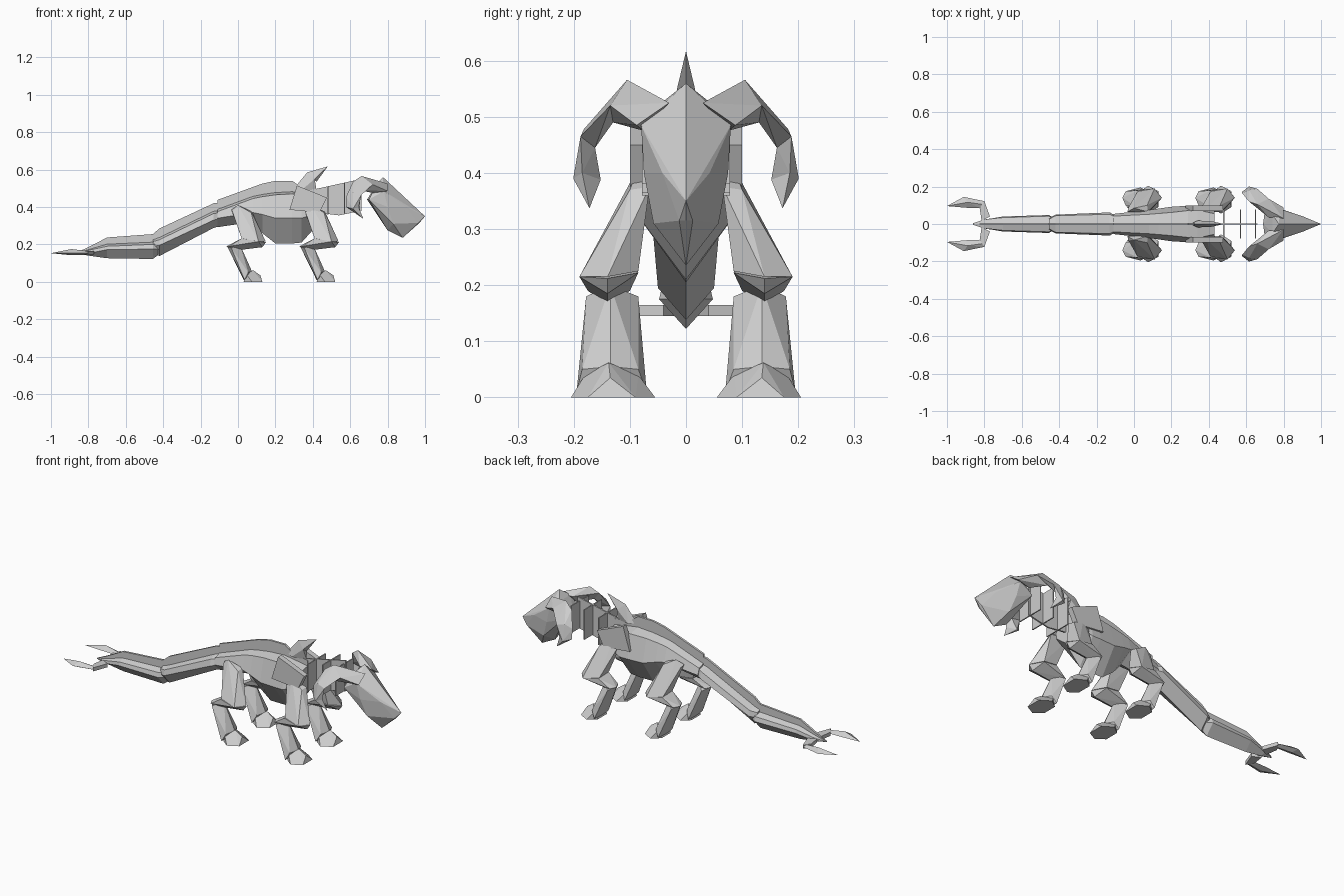
import bpy, bmesh, math

grey = bpy.data.materials.new("light grey")
grey.diffuse_color = (0.62, 0.62, 0.62, 1)


def finish(name, bm):
    bmesh.ops.dissolve_limit(bm, angle_limit=math.radians(1), verts=bm.verts[:], edges=bm.edges[:])
    bmesh.ops.recalc_face_normals(bm, faces=bm.faces[:])
    me = bpy.data.meshes.new(name)
    bm.to_mesh(me)
    bm.free()
    me.materials.append(grey)
    ob = bpy.data.objects.new(name, me)
    bpy.context.collection.objects.link(ob)
    return ob


def add_hull(bm, pts):
    vs = [bm.verts.new(p) for p in pts]
    res = bmesh.ops.convex_hull(bm, input=vs)
    junk = {g for g in res["geom_interior"] + res["geom_unused"] if isinstance(g, bmesh.types.BMVert)}
    bmesh.ops.delete(bm, geom=[v for v in junk if not v.link_faces], context='VERTS')


def hulls(name, groups, dx=0, pair=True):
    """Convex chunks, mirrored over the y = 0 plane when pair is set."""
    bm = bmesh.new()
    for side in ((1, -1) if pair else (1,)):
        for pts in groups:
            add_hull(bm, [(x + dx, side * y, z) for x, y, z in pts])
    return finish(name, bm)


def loft(name, rings):
    """Ring: x, top z of the upright back ridge, upper (y, z), side (y, z), bottom z."""
    bm = bmesh.new()
    loops = []
    for x, zt, yu, zu, ys, zs, zb in rings:
        f = min(.006, yu * .4)
        half = [(f, zt), (f, zu + .012 * min(1, (zt - zu) / .05)), (yu, zu), (ys, zs)]
        sec = half + [(0, zb)] + [(-y, z) for y, z in reversed(half)]
        loops.append([bm.verts.new((x, y, z)) for y, z in sec])
    n = len(loops[0])
    for a, b in zip(loops, loops[1:]):
        for i in range(n):
            j = (i + 1) % n
            bm.faces.new((a[i], a[j], b[j], b[i]))
    bm.faces.new(loops[0])
    bm.faces.new(loops[-1])
    return finish(name, bm)


# Tail: two ridged segments
loft("tail_end", [
    (-0.86, .158, .004, .156, .004, .154, .152),
    (-0.80, .185, .024, .168, .024, .152, .140),
    (-0.70, .237, .034, .190, .040, .172, .126),
    (-0.455, .255, .042, .200, .048, .175, .122),
    (-0.425, .225, .025, .200, .030, .175, .145)])
loft("tail_middle", [
    (-0.455, .255, .025, .215, .030, .190, .150),
    (-0.42, .285, .044, .225, .050, .195, .138),
    (-0.13, .420, .052, .365, .062, .330, .288),
    (-0.09, .425, .030, .370, .040, .340, .300)])

# Torso with ridge back and deep belly
loft("torso", [
    (-0.11, .438, .042, .375, .054, .340, .292),
    (0.08, .507, .052, .445, .075, .370, .320),
    (0.13, .525, .056, .455, .082, .360, .260),
    (0.20, .540, .062, .465, .092, .340, .205),
    (0.29, .540, .072, .470, .098, .340, .205),
    (0.34, .505, .075, .465, .098, .340, .210),
    (0.43, .490, .055, .450, .075, .370, .310)])

# Back spike
hulls("back_spike", [
    [(.30, 0, .50), (.34, .018, .49), (.34, -.018, .49), (.42, 0, .49),
     (.37, 0, .585), (.41, .016, .55), (.41, -.016, .55)],
    [(.37, 0, .585), (.41, .016, .55), (.41, -.016, .55), (.42, 0, .535), (.48, 0, .617)]], pair=False)

# Tail prongs: a short link and a leaf blade
hulls("tail_prongs", [
    [(x, y, z) for x, y in ((-.80, .122), (-.825, .085), (-.77, .04), (-.815, .018)) for z in (.145, .165)],
    [(-1.0, .096, .153), (-.91, .145, .155), (-.90, .087, .155), (-.80, .122, .155), (-.825, .085, .155),
     (-.89, .116, .175), (-.89, .116, .142), (-.81, .105, .165), (-.81, .105, .145)]])

# Legs: six-sided sections, the same lower leg front and back
shin = [(.15, .14, .212), (.10, .085, .222), (.11, .19, .215), (.02, .088, .232), (.02, .18, .232),
        (.13, .14, .185), (-.062, .14, .190), (-.045, .10, .190), (-.045, .175, .190), (-.035, .14, .165)]
lower = [(-.058, .135, .190), (-.035, .085, .180), (-.035, .178, .180), (.010, .135, .200),
         (.035, .07, .010), (.035, .195, .010), (.03, .13, .010), (.055, .085, .050), (.055, .185, .050),
         (.075, .135, .055)]
foot = [(.03, .09, 0), (.03, .17, 0), (.075, .055, 0), (.075, .205, 0), (.13, .09, 0), (.13, .175, 0),
        (.045, .085, .040), (.045, .18, .040), (.08, .138, .062), (.12, .135, .035)]
for name, dx in (("hind", 0), ("front", .39)):
    hulls(name + "_thighs", [[
        (-.035, .065, .385), (-.03, .088, .375), (0, .085, .41), (.075, .065, .375), (.07, .10, .37),
        (.02, .088, .235), (.02, .175, .230), (.10, .085, .225), (.11, .19, .215), (.148, .14, .215)]], dx)
    hulls(name + "_shins", [shin], dx)
    hulls(name + "_lower_legs", [lower], dx)
    hulls(name + "_feet", [foot], dx)

# Shoulder blocks
hulls("shoulders", [[(x, y, z) for x, z in ((.315, .515), (.475, .45), (.435, .37), (.275, .385))
                     for y in (.07, .10)]])

# Neck: upright centre blade with crosswise plates
hulls("neck_blade", [[(x, y, z) for x, z in ((.41, .495), (.66, .55), (.66, .38), (.54, .355), (.42, .37))
                      for y in (-.004, .004)]], pair=False)
hulls("neck_plates", [[(x + d, y, z) for d in (-.003, .003) for y in (-.078, .078) for z in zz]
                      for x, zz in ((.48, (.36, .51)), (.57, (.365, .53)), (.65, (.38, .53)))], pair=False)

# Head: wedge skull with hanging jaw
half = [(.74, .050, .520), (.78, .080, .485), (.70, .075, .440), (.80, .075, .400),
        (.90, .042, .400), (.83, .058, .310), (.965, .012, .315)]
mid = [(.775, 0, .560), (1.0, 0, .350), (.97, 0, .315), (.88, 0, .235), (.80, 0, .275), (.69, 0, .44)]
hulls("head", [mid + [(x, s * y, z) for x, y, z in half for s in (1, -1)]], pair=False)

# Curled horns: three tapering chunks
root = [(.80, .03, .525), (.80, .088, .485), (.72, .035, .520), (.72, .075, .475)]
crown = [(.66, .105, .566), (.72, .135, .520), (.615, .120, .535), (.65, .130, .490)]
elbow = [(.615, .182, .478), (.66, .188, .465), (.578, .165, .455), (.63, .162, .445)]
cheek = [(.578, .172, .400), (.615, .201, .390), (.645, .185, .400), (.605, .152, .388)]
hulls("horns", [root + crown, crown + elbow, elbow + cheek, cheek + [(.67, .172, .337)]])
